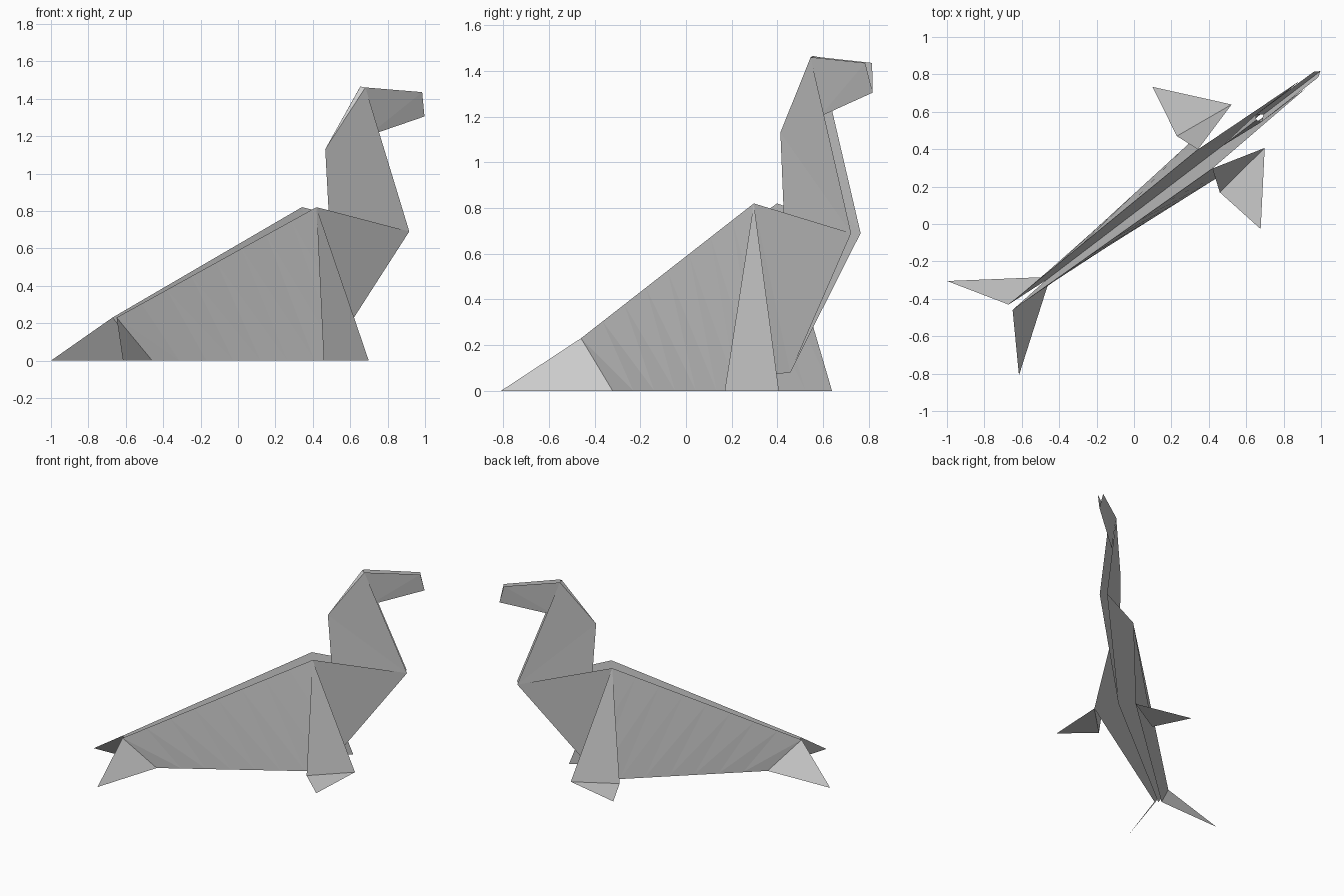
import bpy, bmesh, math
from mathutils import Vector

if "Cube" in bpy.data.objects:
    bpy.data.objects.remove(bpy.data.objects["Cube"])

# One paper colour
paper = bpy.data.materials.new("grey paper")
paper.diffuse_color = (0.6, 0.6, 0.6, 1)
paper.use_nodes = True
paper.node_tree.nodes["Principled BSDF"].inputs["Base Color"].default_value = paper.diffuse_color

# The folded sheet is symmetric about a vertical plane turned 37.3 degrees
ANGLE = math.radians(37.3)
ALONG = Vector((math.cos(ANGLE), math.sin(ANGLE), 0))
ACROSS = Vector((-math.sin(ANGLE), math.cos(ANGLE), 0))
ORIGIN = Vector((-0.66, -0.445, 0))

# Fold points as (along, across, height) for one half
P = {
    "tail_top": (0.0, 0.018, 0.23),
    "tail_low": (0.235, 0.023, 0.0),
    "tail_tip": (-0.185, 0.317, 0.0),
    "shoulder": (1.308, 0.064, 0.82),
    "leg_front": (1.597, 0.146, 0.0),
    "leg_back": (1.262, 0.189, 0.0),
    "foot_tip": (1.317, 0.478, 0.0),
    "keel": (0.235, 0.0, 0.0),
    "belly": (1.488, 0.0, 0.08),
    "chest": (1.961, 0.026, 0.69),
    "nape": (1.416, 0.0, 1.13),
    "crown": (1.652, 0.0, 1.465),
    "brow": (1.667, 0.025, 1.46),
    "beak_top": (2.053, 0.019, 1.435),
    "beak_low": (2.083, 0.0, 1.305),
    "jaw": (1.70, 0.0, 1.20),
}
P = {k: Vector(v) for k, v in P.items()}


def sheet(name, faces):
    """Make a mirrored pair of folded panels as one object."""
    bm = bmesh.new()
    for side in (1, -1):
        for face in faces:
            pts = [P[p] if isinstance(p, str) else p for p in face]
            verts = [bm.verts.new(ORIGIN + ALONG * p.x + ACROSS * p.y * side
                                  + Vector((0, 0, p.z))) for p in pts]
            bm.faces.new(verts if side == 1 else verts[::-1])
    bmesh.ops.remove_doubles(bm, verts=bm.verts[:], dist=0.0005)
    mesh = bpy.data.meshes.new(name)
    bm.to_mesh(mesh)
    bm.free()
    mesh.materials.append(paper)
    obj = bpy.data.objects.new(name, mesh)
    bpy.context.collection.objects.link(obj)
    return obj


# Body sides: ruled strips between the back edge and the ground edge
strips = []
N = 8
for i in range(N):
    a, b = i / N, (i + 1) / N
    t0, t1 = (P["tail_top"].lerp(P["shoulder"], t) for t in (a, b))
    g0, g1 = (P["tail_low"].lerp(P["leg_front"], t) for t in (a, b))
    strips += [(t0, g0, g1), (t0, g1, t1)]
sheet("body_sides", strips)

# Inner layer meeting in a keel
sheet("inner_fold", [("tail_top", "keel", "shoulder"),
                     ("shoulder", "keel", "belly")])

# Chest panels
sheet("chest", [("shoulder", "belly", "chest")])

# Front flippers: standing flap and flat foot
sheet("front_flippers", [("shoulder", "leg_back", "leg_front"),
                         ("leg_back", "foot_tip", "leg_front")])

# Tail flippers
sheet("tail_flippers", [("tail_top", "tail_tip", "tail_low")])

# Neck folded along its back, open in front
sheet("neck", [("belly", "chest", "nape"),
               ("nape", "chest", "brow"),
               ("nape", "brow", "crown")])

# Head folded along the jaw, open on top
sheet("head", [("brow", "jaw", "beak_top"),
               ("jaw", "beak_low", "beak_top")])
